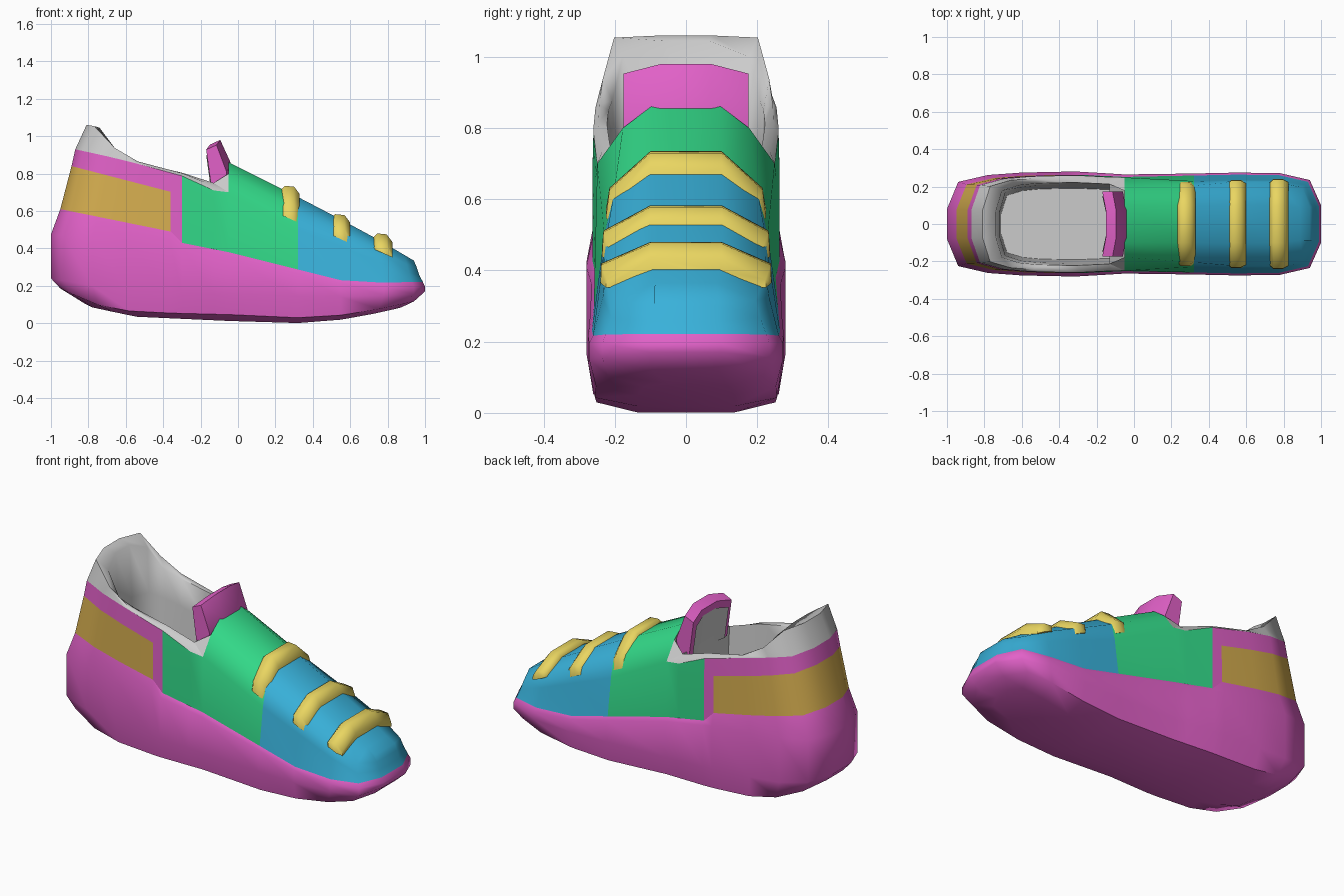
import bpy, bmesh, math

if "Cube" in bpy.data.objects:
    bpy.data.objects.remove(bpy.data.objects["Cube"])

PINK, GOLD, GREEN = (0.76, 0.12, 0.58, 1), (0.68, 0.43, 0.08, 1), (0.033, 0.7, 0.25, 1)
BLUE, YELLOW = (0.04, 0.44, 0.7, 1), (0.82, 0.67, 0.12, 1)
mats = {}


def material(color):
    if color not in mats:
        mats[color] = bpy.data.materials.new("colour_%d" % len(mats))
        mats[color].diffuse_color = color
    return mats[color]


def make(name, faces, color=None, recalc=False, angle=60):
    """Object from a list of faces given as point lists, welded and smoothed."""
    bm = bmesh.new()
    for f in faces:
        bm.faces.new([bm.verts.new(p) for p in f])
    bmesh.ops.remove_doubles(bm, verts=bm.verts, dist=0.0005)
    if recalc:
        bmesh.ops.recalc_face_normals(bm, faces=bm.faces)
    me = bpy.data.meshes.new(name)
    bm.to_mesh(me)
    bm.free()
    ob = bpy.data.objects.new(name, me)
    bpy.context.collection.objects.link(ob)
    if color:
        me.materials.append(material(color))
    bpy.ops.object.select_all(action='DESELECT')
    ob.select_set(True)
    bpy.context.view_layer.objects.active = ob
    bpy.ops.object.shade_smooth_by_angle(angle=math.radians(angle))


def interp(poly, x):
    if not isinstance(poly, list):
        return poly
    if x <= poly[0][0]:
        return poly[0][1]
    for (xa, a), (xb, b) in zip(poly, poly[1:]):
        if x <= xb:
            return a + (b - a) * (x - xa) / (xb - xa)
    return poly[-1][1]


# Plan outline, heel to toe: x and half width
PLAN = [(-1, .08), (-.94, .225), (-.78, .262), (-.6, .275), (-.36, .28), (-.3, .28), (-.13, .27),
        (-.05, .265), (.32, .27), (.55, .275), (.78, .272), (.94, .235), (1, .1)]
N = len(PLAN)
# Contours from the ground up: heel x, toe x, width scale, height along x
BOTTOM = [(-.95, .17), (-.78, .085), (-.55, .035), (0, .01), (.3, 0), (.5, .01), (.75, .055), (.94, .1)]
SOLE = [
    (-.82, .87, .5, BOTTOM),
    (-.95, .94, .93, [(x, z + .035 - .02 * abs(x)) for x, z in BOTTOM]),
    (-1, 1, 1, [(-1, .24), (-.78, .2), (0, .15), (.5, .14), (.94, .155), (1, .17)]),
    (-1, 1, 1, [(-1, .475), (-.4, .43), (-.3, .41), (0, .35), (.31, .27), (.55, .215), (.78, .195), (1, .195)]),
]
UPPER = [
    (-.95, .988, [(-.3, .94), (.2, .96)],
     [(-.95, .61), (-.36, .49), (-.3, .43), (0, .37), (.31, .29), (.55, .23), (.7, .215), (1, .222)]),
    (-.89, .97, [(-1, .93), (-.05, .94), (.32, .85), (.78, .86), (1, .9)],
     [(-.89, .84), (-.35, .7), (-.13, .66), (-.05, .7), (.32, .5), (.55, .41), (.75, .33), (.9, .27), (1, .25)]),
    (-.87, .955, [(-1, .92), (-.13, .93), (-.05, .67), (.32, .76), (.55, .82), (.94, .83), (1, .9)],
     [(-.87, .93), (-.62, .875), (-.29, .785), (-.13, .71), (-.05, .8), (.32, .6), (.55, .485), (.753, .39),
      (.89, .32), (.955, .3)]),
    (-.81, .94, [(-1, .9), (-.13, .87), (-.05, .37), (.94, .37), (1, .9)],
     [(-.81, 1.06), (-.77, 1.055), (-.61, .885), (-.29, .8), (-.13, .735), (-.05, .86), (.32, .675), (.55, .555),
      (.753, .445), (.94, .335)]),
]
LINING = [
    (-.74, 1, .79, [(-.74, 1.045), (-.61, .87), (-.3, .805), (-.13, .75)]),
    (-.72, 1, .75, [(-.72, .75), (-.13, .6)]),
    (-.71, 1, .68, .35),
]


def contour(x0, x1, ws, zs):
    pts = []
    for x, w in PLAN:
        s = interp(ws, x)
        if x < -.4:
            x = -.4 + (x + .4) * (x0 + .4) / -.6
        elif x > .6:
            x = .6 + (x - .6) * (x1 - .6) / .4
        pts.append((x, w * s, interp(zs, x)))
    return pts + [(x, -y, z) for x, y, z in reversed(pts)]


R = [contour(*c) for c in SOLE + UPPER + LINING]


def P(level, col, side=1):
    return R[level][col if side > 0 else 2 * N - 1 - col]


def part_of(level, c):
    if level < 4:
        return "sole"
    if level >= 6 and c < 6:
        return "collar_lining"
    if level > 6 or (c == 6 and level > 4):
        return None
    if c >= 8:
        return "toe_panel"
    if c >= 5:
        return "side_panel"
    return "heel_panel" if level == 4 and c < 4 else "heel_trim"


# Walls: every quad between neighbouring contours goes to its panel
parts = {}
for l in range(len(R) - 1):
    for j in range(2 * N):
        k = (j + 1) % (2 * N)
        c = min(min(j, 2 * N - 1 - j), min(k, 2 * N - 1 - k))
        name = part_of(l, c)
        if name:
            parts.setdefault(name, []).append([R[l][j], R[l + 1][j], R[l + 1][k], R[l][k]])


def across(level, c):
    return [P(level, c), P(level, c, -1), P(level, c + 1, -1), P(level, c + 1)]


# Underside, top of the forefoot, and insole
for c in range(N - 1):
    parts["sole"].append(across(0, c)[::-1])
    if c >= 7:
        parts["toe_panel" if c >= 8 else "side_panel"].append(across(7, c))
    if c < 6:
        parts["collar_lining"].append(across(10, c))
# Front end of the opening
lining = parts["collar_lining"]
for l in (8, 9):
    lining.append([P(l, 6), P(l + 1, 6), P(l + 1, 6, -1), P(l, 6, -1)])
lining.append([P(8, 6), P(8, 6, -1), P(5, 7, -1), P(5, 7)])
lining.append([P(5, 7), P(5, 7, -1), P(6, 7, -1), P(7, 7, -1), P(7, 7), P(6, 7)])
for s in (1, -1):
    parts["side_panel"].append([P(5, 6, s), P(6, 6, s), P(5, 7, s)][::s])
    for tri in ((P(6, 6, s), P(7, 6, s), P(5, 7, s)), (P(7, 6, s), P(8, 6, s), P(5, 7, s)),
                (P(8, 6, s), P(6, 7, s), P(5, 7, s))):
        lining.append(list(tri)[::s])

COLORS = {"sole": PINK, "heel_trim": PINK, "heel_panel": GOLD, "side_panel": GREEN, "toe_panel": BLUE}
for name, faces in parts.items():
    make(name, faces, COLORS.get(name))


def loft(rows):
    """Closed solid through equal closed sections."""
    faces = [rows[0], rows[-1][::-1]]
    for a, b in zip(rows, rows[1:]):
        n = len(a)
        faces += [[a[i], a[(i + 1) % n], b[(i + 1) % n], b[i]] for i in range(n)]
    return faces


# Straps: raised bands folded over the forefoot
def strap(name, x, low, shoulder, top):
    rows = []
    for dx, dz, inset in ((-.055, -.02, .02), (-.035, 0, 0), (.015, -.005, 0), (.045, -.045, .015)):
        half = [(low[0] - inset, low[1] - .45 * dx), (shoulder[0] - inset, shoulder[1] + dz), (.1, top + dz)]
        inner = [(low[0] - .06, half[0][1]), (shoulder[0] - .06, half[1][1] - .05), (.08, half[2][1] - .06)]
        loop = half + [(-y, z) for y, z in half[::-1]] + [(-y, z) for y, z in inner] + inner[::-1]
        rows.append([(x + dx, y, z) for y, z in loop])
    make(name, loft(rows), YELLOW, True)


strap("strap_upper", .285, (.225, .555), (.215, .632), .735)
strap("strap_middle", .555, (.236, .447), (.232, .512), .583)
strap("strap_lower", .78, (.24, .372), (.238, .42), .48)

# Tongue: bent slab rising from the opening, with a plain inner face
TONGUE = [(-.12, .71), (-.15, .955), (-.095, .98), (-.04, .86), (-.055, .71)]
rows = []
for y, dx, drop in ((-.175, -.02, .027), (-.07, 0, 0), (.07, 0, 0), (.175, -.02, .027)):
    rows.append([(x + dx, y, z - (drop if z > .9 else drop * 2 if z > .8 else 0)) for x, z in TONGUE])
make("tongue", loft(rows), PINK, True)
inner = [[(x - .004, y * .85, z) for x, y, z in (r[0], r[1])] for r in rows]
inner = [(a, tuple(p + .85 * (q - p) for p, q in zip(a, b))) for a, b in inner]
make("tongue_lining", [[a[0], a[1], b[1], b[0]] for a, b in zip(inner[::-1], inner[-2::-1])][::1])

for m in bpy.data.materials:
    if m.users and not m.is_grease_pencil:
        m.use_nodes = True
        m.node_tree.nodes["Principled BSDF"].inputs["Base Color"].default_value = m.diffuse_color
